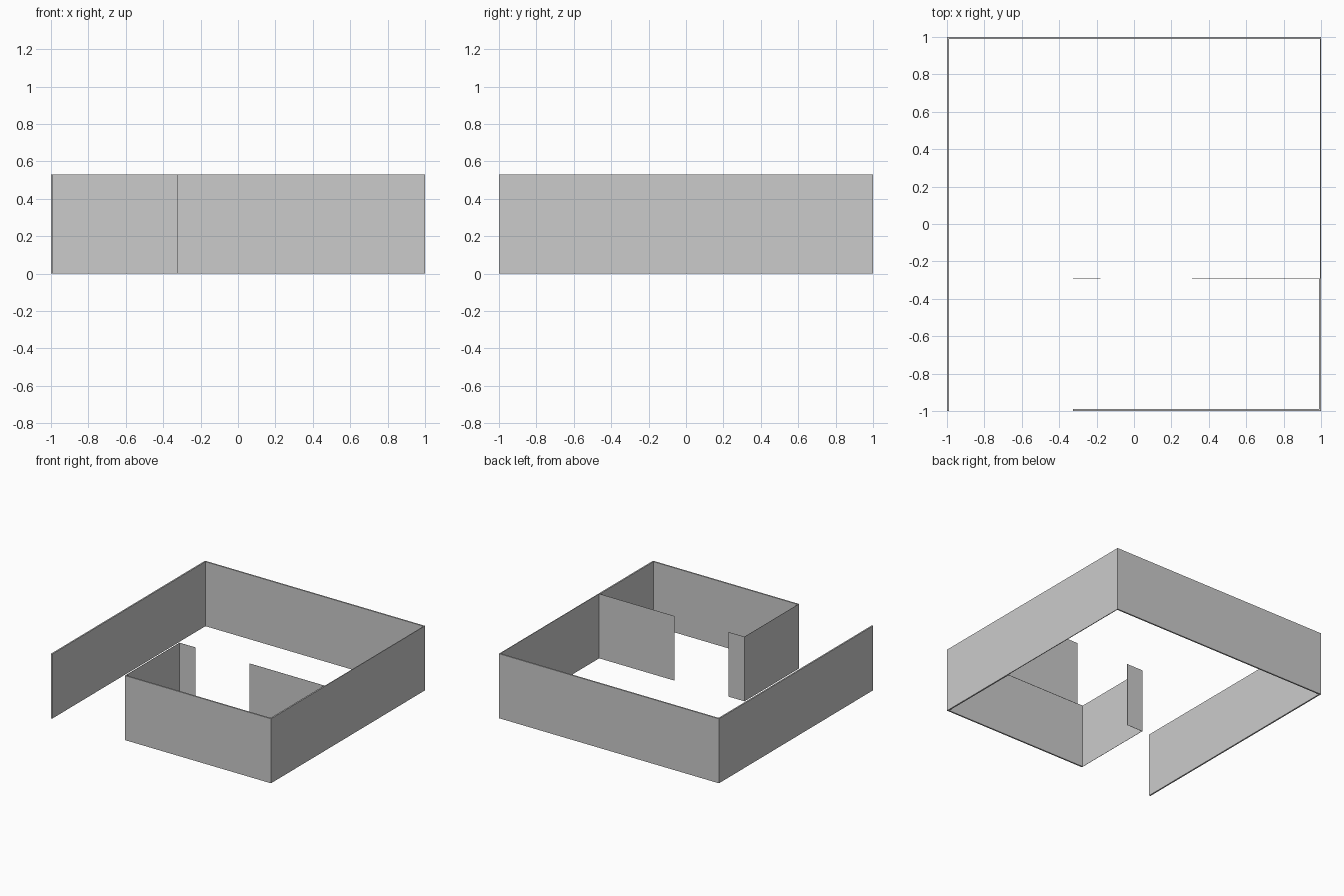
import bpy

cube = bpy.data.objects.get("Cube")
if cube:
    bpy.data.objects.remove(cube, do_unlink=True)

HEIGHT = 0.53
THICK = 0.012   # outer walls
SLIM = 0.006    # slimmer stretch of the side wall
SHEET = 0.002   # inner partitions

grey = bpy.data.materials.new("wall_grey")
grey.use_nodes = True
colour = (0.6, 0.6, 0.6, 1)
grey.diffuse_color = colour
grey.node_tree.nodes["Principled BSDF"].inputs["Base Color"].default_value = colour


def wall(name, x0, x1, y0, y1):
    """Upright wall standing on the ground, given by its plan rectangle."""
    bpy.ops.mesh.primitive_cube_add(
        size=1, location=((x0 + x1) / 2, (y0 + y1) / 2, HEIGHT / 2))
    ob = bpy.context.object
    ob.name = name
    ob.scale = (x1 - x0, y1 - y0, HEIGHT)
    bpy.ops.object.transform_apply(location=False, rotation=False, scale=True)
    ob.data.materials.append(grey)


ROOM_X, ROOM_Y = -0.327, -0.292   # corner of the small room

# Outer walls
wall("right_wall", -1, -1 + THICK, -1, 1)
wall("back_wall", -1 + THICK, 1, 1 - THICK, 1)
wall("left_wall_rear", 1 - SLIM, 1, ROOM_Y, 1 - THICK)
wall("left_wall_front", 1 - THICK, 1, -1 + THICK, ROOM_Y)
wall("front_wall", ROOM_X, 1, -1, -1 + THICK)

# Thin partitions around the small room, with a doorway gap
wall("room_side_partition", ROOM_X, ROOM_X + SHEET, -1 + THICK, ROOM_Y)
wall("room_short_partition", ROOM_X, -0.18, ROOM_Y - SHEET, ROOM_Y)
wall("room_long_partition", 0.31, 1 - SLIM, ROOM_Y - SHEET, ROOM_Y)
